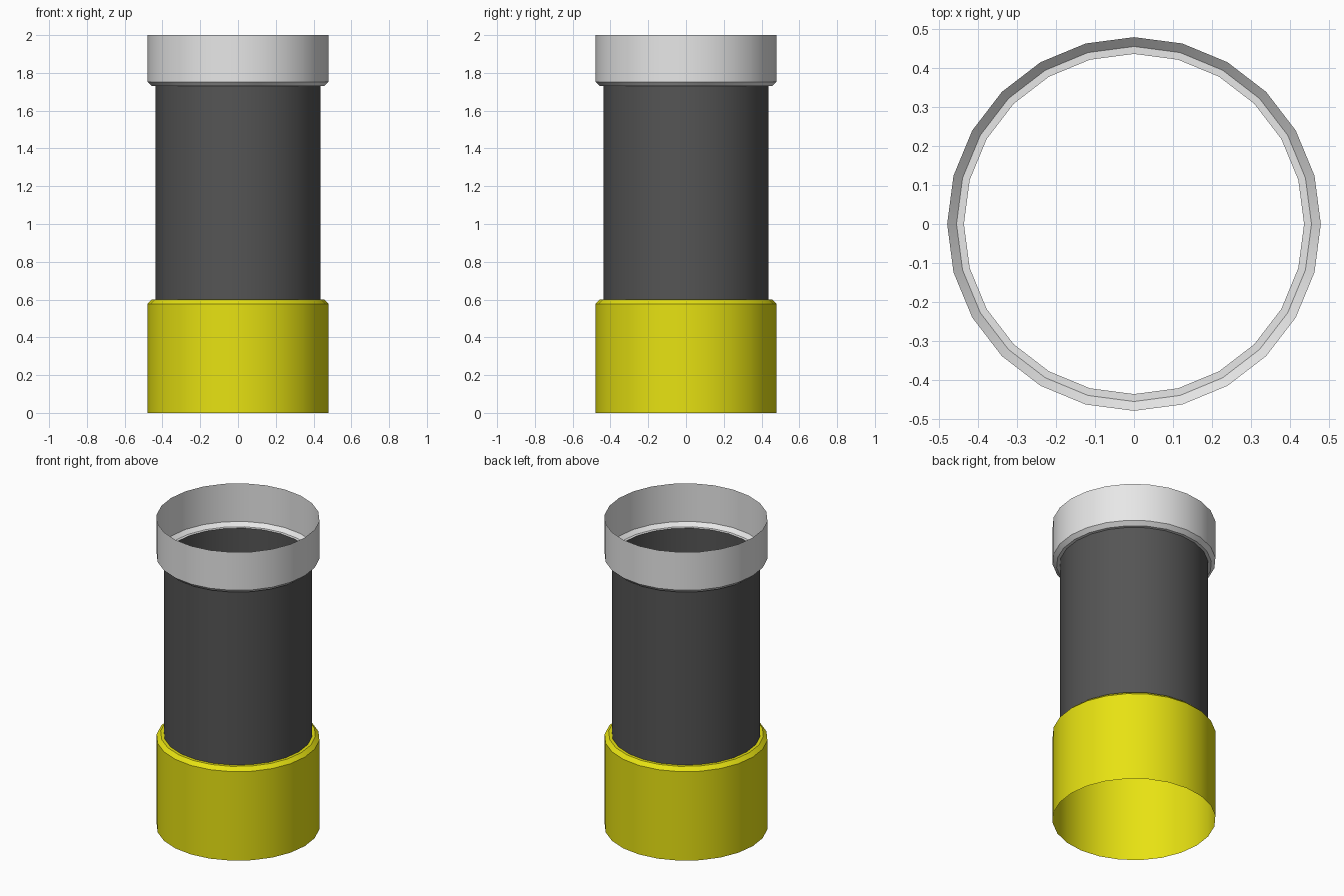
import bpy
import bmesh
from math import cos, sin, tau, radians

SIDES = 24
OUTER, SHOULDER, INNER = 0.48, 0.456, 0.437
BASE_TOP, RIM_BOTTOM, HEIGHT, BEVEL = 0.60, 1.73, 2.0, 0.023

cube = bpy.data.objects.get("Cube")
if cube:
    bpy.data.objects.remove(cube, do_unlink=True)


def make_material(name, rgb):
    mat = bpy.data.materials.new(name)
    mat.use_nodes = True
    mat.diffuse_color = (*rgb, 1)
    mat.node_tree.nodes["Principled BSDF"].inputs["Base Color"].default_value = (*rgb, 1)
    return mat


def lathe(name, profile, mat):
    """Spin an open (radius, height) profile, listed upwards, into a thin shell."""
    bm = bmesh.new()
    rings = [[bm.verts.new((r * cos(tau * i / SIDES), r * sin(tau * i / SIDES), z))
              for i in range(SIDES)] for r, z in profile]
    for low, high in zip(rings, rings[1:]):
        for i in range(SIDES):
            j = (i + 1) % SIDES
            bm.faces.new((low[i], low[j], high[j], high[i]))
    mesh = bpy.data.meshes.new(name)
    bm.to_mesh(mesh)
    bm.free()
    mesh.materials.append(mat)
    obj = bpy.data.objects.new(name, mesh)
    bpy.context.collection.objects.link(obj)
    bpy.ops.object.select_all(action="DESELECT")
    obj.select_set(True)
    bpy.context.view_layer.objects.active = obj
    bpy.ops.object.shade_smooth_by_angle(angle=radians(30))
    return obj


yellow = make_material("yellow", (0.8, 0.76, 0.006))
dark_grey = make_material("dark grey", (0.09, 0.09, 0.09))
light_grey = make_material("light grey", (0.8, 0.8, 0.8))

# Base sleeve, open below, with a bevelled shoulder
lathe("base_sleeve", [(OUTER, 0), (OUTER, BASE_TOP - BEVEL),
                      (SHOULDER, BASE_TOP), (INNER, BASE_TOP)], yellow)

# Hollow tube between the two sleeves
lathe("tube", [(INNER, BASE_TOP), (INNER, RIM_BOTTOM)], dark_grey)

# Top collar, open above, with a bevelled lower edge
lathe("top_collar", [(INNER, RIM_BOTTOM), (SHOULDER, RIM_BOTTOM),
                     (OUTER, RIM_BOTTOM + BEVEL), (OUTER, HEIGHT)], light_grey)
